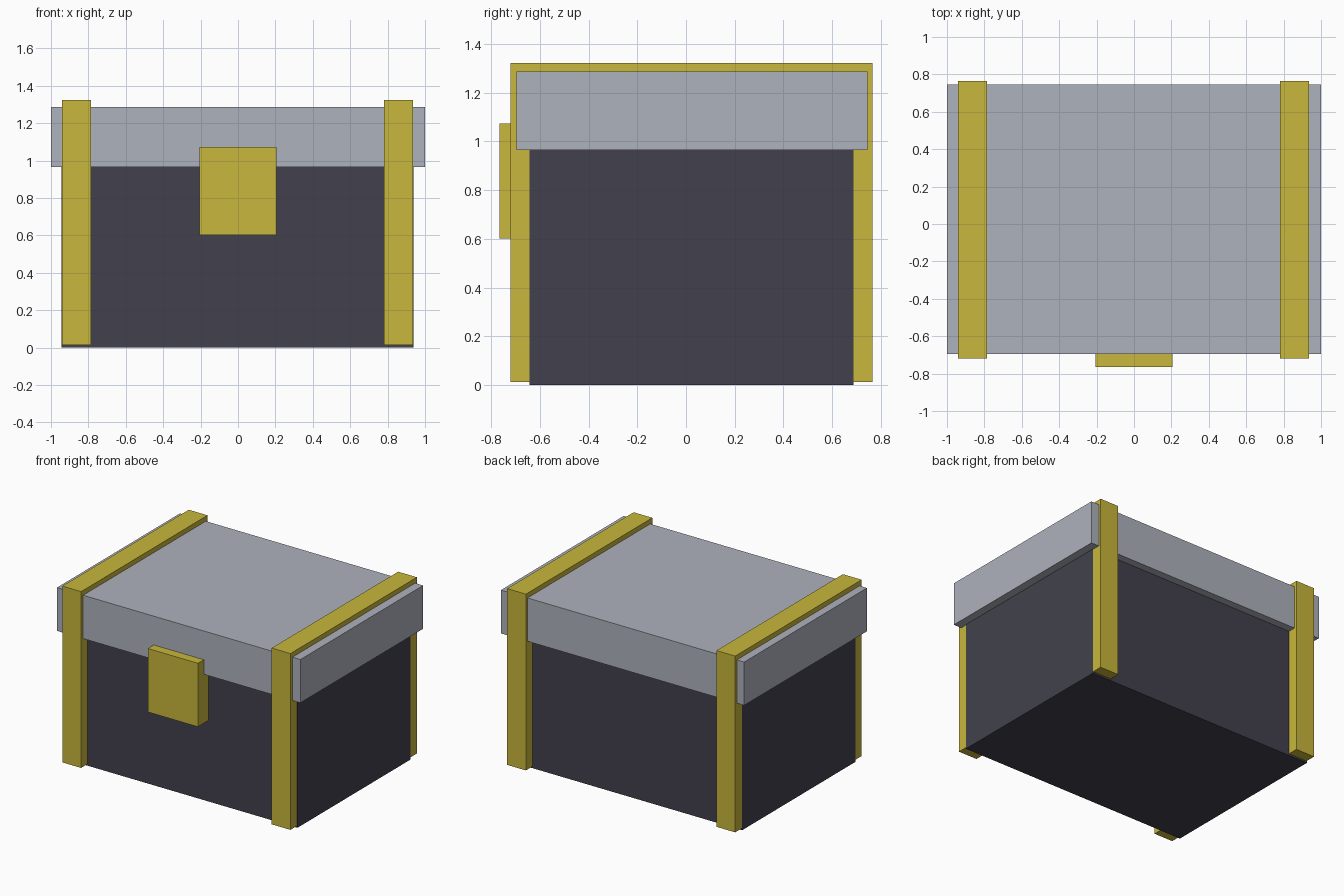
import bpy
import bmesh
from mathutils import Vector

cube = bpy.data.objects.get("Cube")
if cube:
    bpy.data.objects.remove(cube, do_unlink=True)


def material(name, rgb):
    mat = bpy.data.materials.new(name)
    mat.use_nodes = True
    color = (*rgb, 1.0)
    mat.diffuse_color = color
    mat.node_tree.nodes["Principled BSDF"].inputs["Base Color"].default_value = color
    return mat


def box(name, low, high, mat):
    """Flat-shaded box between two opposite corners."""
    low, high = Vector(low), Vector(high)
    mesh = bpy.data.meshes.new(name)
    bm = bmesh.new()
    bmesh.ops.create_cube(bm, size=1.0)
    bmesh.ops.scale(bm, vec=high - low, verts=bm.verts)
    bm.to_mesh(mesh)
    bm.free()
    mesh.materials.append(mat)
    obj = bpy.data.objects.new(name, mesh)
    obj.location = (low + high) / 2
    bpy.context.collection.objects.link(obj)
    return obj


charcoal = material("charcoal", (0.054, 0.053, 0.075))
pale_grey = material("pale_grey", (0.423, 0.445, 0.503))
gold = material("gold", (0.578, 0.474, 0.045))

# Chest body and overhanging lid
box("chest_body", (-0.943, -0.643, 0), (0.939, 0.687, 0.98), charcoal)
box("lid", (-1, -0.696, 0.965), (1, 0.745, 1.287), pale_grey)

# Straps wrapping the front, top and back, sunk into the body
for name, x in (("right_strap", -0.863), ("left_strap", 0.858)):
    box(name, (x - 0.077, -0.72, 0.013), (x + 0.077, 0.765, 1.323), gold)

# Front clasp across the lid seam
box("clasp", (-0.206, -0.765, 0.601), (0.206, -0.6, 1.073), gold)
